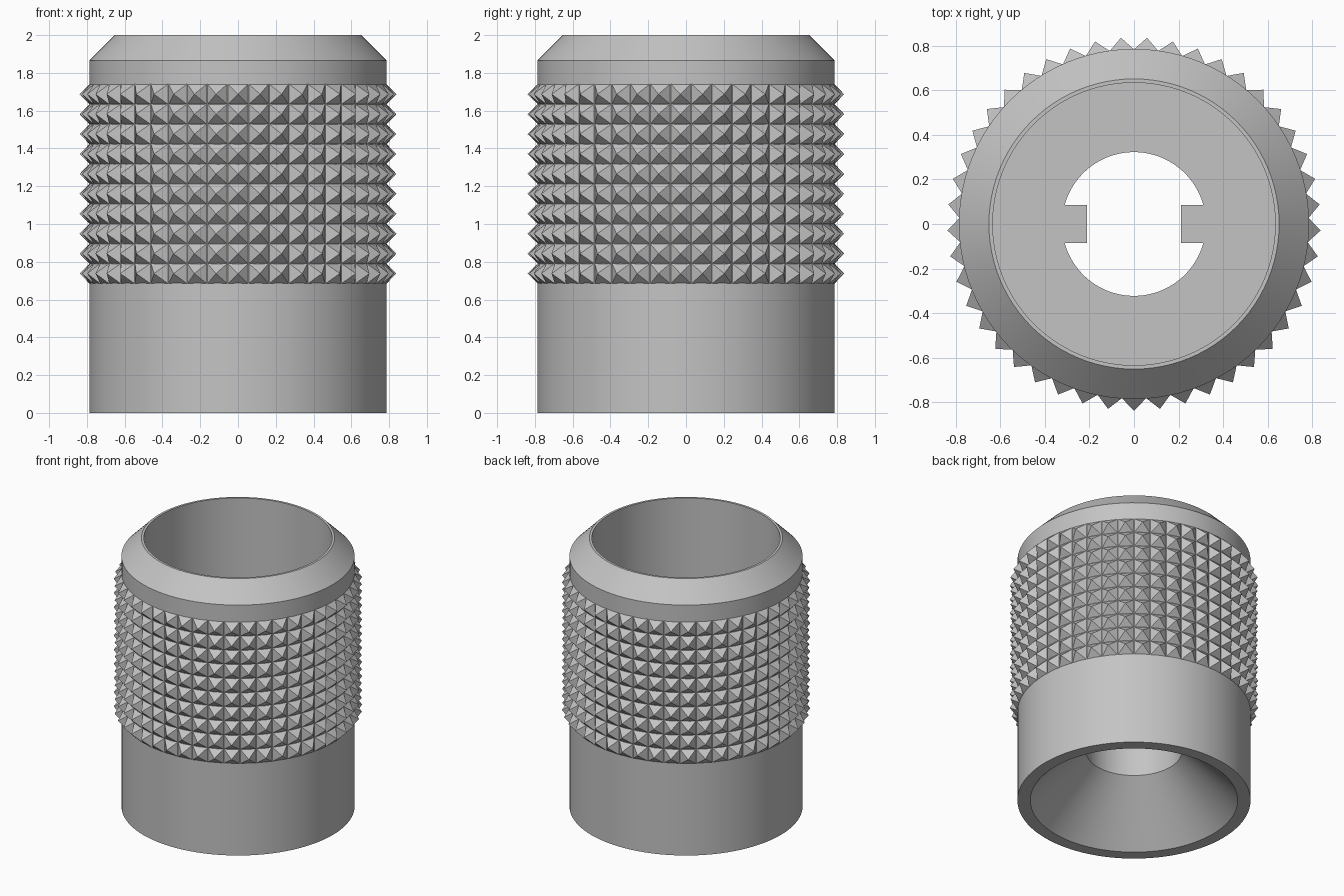
import bpy, bmesh
from math import sin, cos, asin, radians, pi
from mathutils import Matrix, Vector

if "Cube" in bpy.data.objects:
    bpy.data.objects.remove(bpy.data.objects["Cube"])

metal = bpy.data.materials.new("plain grey metal")
metal.use_nodes = True
grey = (0.55, 0.55, 0.55, 1)
metal.diffuse_color = grey
metal.node_tree.nodes["Principled BSDF"].inputs["Base Color"].default_value = grey

R_BODY, R_HOLE, R_BORE = 0.787, 0.323, 0.635
FLOOR_Z, TAB_Z = 0.69, 0.55
SEGMENTS = 96


def finish(name, bm, smooth):
    bmesh.ops.recalc_face_normals(bm, faces=bm.faces)
    mesh = bpy.data.meshes.new(name)
    bm.to_mesh(mesh)
    bm.free()
    mesh.materials.append(metal)
    obj = bpy.data.objects.new(name, mesh)
    bpy.context.collection.objects.link(obj)
    if smooth:
        bpy.ops.object.select_all(action="DESELECT")
        obj.select_set(True)
        bpy.context.view_layer.objects.active = obj
        bpy.ops.object.shade_smooth_by_angle(angle=radians(25))
    return obj


# Hollow sleeve: closed profile (radius, height) turned about the axis
profile = [
    (0.70, 0), (R_BODY, 0), (R_BODY, 1.865), (0.652, 2),
    (R_BORE, 2), (R_BORE, FLOOR_Z), (R_HOLE, FLOOR_Z), (R_HOLE, 0.38),
]
bm = bmesh.new()
ring = [bm.verts.new((r, 0, z)) for r, z in profile]
edges = [bm.edges.new((a, b)) for a, b in zip(ring, ring[1:] + ring[:1])]
bmesh.ops.spin(bm, geom=ring + edges, cent=(0, 0, 0), axis=(0, 0, 1),
               angle=2 * pi, steps=SEGMENTS, use_merge=True)
bmesh.ops.remove_doubles(bm, verts=bm.verts, dist=1e-4)
finish("sleeve_body", bm, True)

# Two keying tabs, flush with the floor inside the bore
half_width, tab_inner = 0.086, 0.212
sweep = asin(half_width / R_HOLE)
for side, name in ((1, "left_tab"), (-1, "right_tab")):
    outline = [(tab_inner, half_width), (tab_inner, -half_width)]
    for i in range(9):
        a = sweep * (i / 4 - 1)
        outline.append((R_HOLE * cos(a), R_HOLE * sin(a)))
    bm = bmesh.new()
    face = bm.faces.new([bm.verts.new((side * x, y, TAB_Z)) for x, y in outline])
    top = bmesh.ops.extrude_face_region(bm, geom=[face], use_keep_orig=True)["geom"]
    bmesh.ops.translate(bm, vec=(0, 0, FLOOR_Z - TAB_Z),
                        verts=[v for v in top if isinstance(v, bmesh.types.BMVert)])
    finish(name, bm, False)

# Knurled grip: rows of square pyramids pointing outwards
ROWS, COLUMNS = 10, 45
GRIP_BOTTOM, PITCH = 0.685, 0.1055
h = PITCH / 2
bm = bmesh.new()
for col in range(COLUMNS):
    turn = Matrix.Rotation(2 * pi * col / COLUMNS - pi / 2, 3, "Z")
    for row in range(ROWS):
        z = GRIP_BOTTOM + (row + 0.5) * PITCH
        corners = [(-h, -h), (h, -h), (h, h), (-h, h)]
        base = [bm.verts.new(turn @ Vector((R_BODY - 0.002, y, z + dz)))
                for y, dz in corners]
        tip = bm.verts.new(turn @ Vector((0.839, 0, z)))
        bm.faces.new(base)
        for a, b in zip(base, base[1:] + base[:1]):
            bm.faces.new((a, b, tip))
finish("knurled_grip", bm, False)
